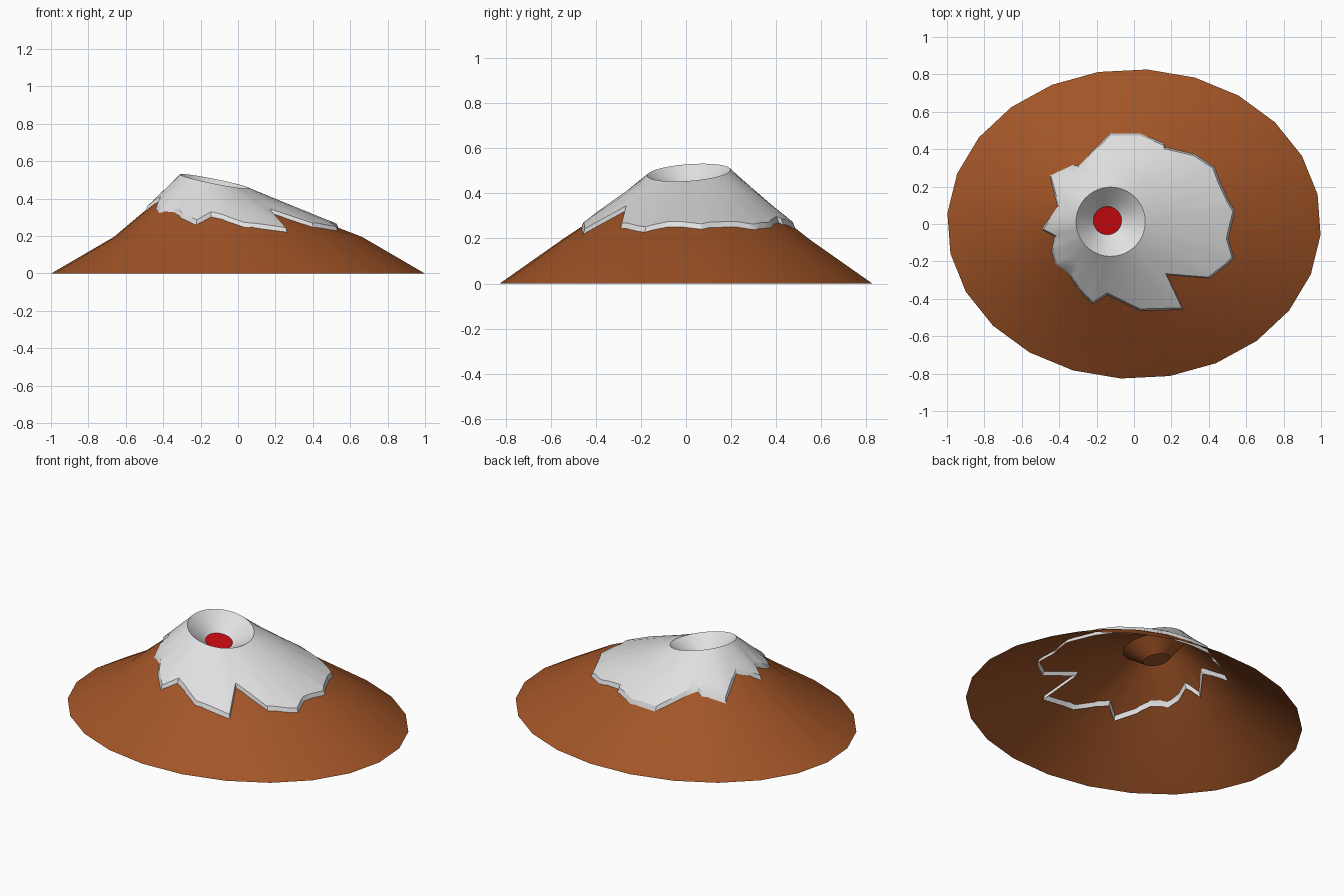
import bpy, bmesh, math
from mathutils import Vector
from mathutils.bvhtree import BVHTree

if "Cube" in bpy.data.objects:
    bpy.data.objects.remove(bpy.data.objects["Cube"], do_unlink=True)


def material(name, colour):
    mat = bpy.data.materials.new(name)
    mat.use_nodes = True
    mat.diffuse_color = (*colour, 1)
    mat.node_tree.nodes["Principled BSDF"].inputs["Base Color"].default_value = (*colour, 1)
    return mat


brown = material("earth_brown", (0.36, 0.09, 0.02))
white = material("snow_white", (0.75, 0.75, 0.75))
red = material("lava_red", (0.6, 0.003, 0.005))

SIDES = 24
PHASE = math.radians(-4)
CRATER = Vector((-0.125, 0.012, 0.492))
CRATER_RADIUS = 0.185
TILT = Vector((-0.2, 0.07))      # slope of the crater rim plane
BOWL_RADIUS, BOWL_DEPTH = 0.075, 0.085


def ellipse(rx, ry, z):
    angles = [PHASE + math.tau * i / SIDES for i in range(SIDES)]
    return [Vector((rx * math.cos(a), ry * math.sin(a), z)) for a in angles]


def crater_point(angle, radius, depth):
    """Point on a circle parallel to the tilted rim, sunk along its axis."""
    x, y = radius * math.cos(angle), radius * math.sin(angle)
    return CRATER + Vector((x + TILT.x * depth, y + TILT.y * depth,
                            TILT.x * x + TILT.y * y - depth))


def crater_ring(angles, radius, depth):
    return [crater_point(a, radius, depth) for a in angles]


def loft(rings, close_end=False):
    """Join closed rings of equal length, listed from the outside inwards."""
    bm = bmesh.new()
    loops = [[bm.verts.new(p) for p in ring] for ring in rings]
    for low, high in zip(loops, loops[1:]):
        n = len(low)
        for i in range(n):
            j = (i + 1) % n
            bm.faces.new((low[i], low[j], high[j], high[i]))
    if close_end:
        bm.faces.new(loops[-1])
    bm.normal_update()
    return bm


def make_object(name, bm, mat, angle):
    mesh = bpy.data.meshes.new(name)
    bm.to_mesh(mesh)
    bm.free()
    mesh.materials.append(mat)
    obj = bpy.data.objects.new(name, mesh)
    bpy.context.collection.objects.link(obj)
    bpy.ops.object.select_all(action="DESELECT")
    obj.select_set(True)
    bpy.context.view_layer.objects.active = obj
    bpy.ops.object.shade_smooth_by_angle(angle=math.radians(angle))
    return obj


# Mountain: open-bottomed slopes folding into the crater
ring_angles = [PHASE + math.tau * i / SIDES for i in range(SIDES)]
slopes = [ellipse(1.0, 0.828, 0), ellipse(0.665, 0.55, 0.195),
          crater_ring(ring_angles, 0.17, 0.025)]
surface_bm = loft(slopes, close_end=True)
surface = BVHTree.FromBMesh(surface_bm)
surface_bm.free()
mountain = loft(slopes + [crater_ring(ring_angles, BOWL_RADIUS, BOWL_DEPTH + 0.02)],
                close_end=True)
make_object("mountain", mountain, brown, 30)


def on_slope(p, lift):
    hit = surface.ray_cast(Vector((p.x, p.y, 2)), Vector((0, 0, -1)))[0]
    return Vector((p.x, p.y, hit.z + lift))


# Snow cap: ragged outline in plan, counter-clockwise
outline = [(.55, .07), (.52, .12), (.47, .23), (.44, .31), (.335, .38),
           (.175, .42), (.17, .44), (.035, .495), (-.13, .495), (-.225, .4),
           (-.3, .32), (-.335, .325), (-.46, .265), (-.42, .095), (-.505, -.03),
           (-.435, -.07), (-.45, -.15), (-.43, -.22), (-.355, -.275), (-.31, -.35),
           (-.225, -.44), (-.145, -.39), (.04, -.475), (.27, -.465), (.185, -.28),
           (.415, -.295), (.51, -.22), (.545, -.185), (.515, -.08)]
edge = []
for a, b in zip(outline, outline[1:] + outline[:1]):
    edge += [Vector(a).lerp(Vector(b), k / 3).to_3d() for k in range(3)]
edge_angles = [math.atan2(p.y - CRATER.y, p.x - CRATER.x) for p in edge]
rim = crater_ring(edge_angles, CRATER_RADIUS, 0)

# The cut edge of the snow flares outwards and sinks into the slope
lower = [on_slope(p, -0.022) for p in edge]
upper = []
for p in edge:
    inward = (CRATER - p).to_2d().normalized().to_3d()
    upper.append(on_slope(p + inward * 0.022, 0.02))
rings = [lower, upper]
for t in (0.33, 0.66):
    row = []
    for p, q in zip(upper, rim):
        straight = p.lerp(q, t)
        row.append(Vector((straight.x, straight.y,
                           max(straight.z, on_slope(straight, 0.015).z))))
    rings.append(row)
bowl = crater_ring(edge_angles, BOWL_RADIUS, BOWL_DEPTH)
make_object("snow_cap", loft(rings + [rim, bowl]), white, 28)

# Lava pool at the bottom of the crater
pool_angles = [math.tau * i / 32 for i in range(32)]
pool = loft([crater_ring(pool_angles, BOWL_RADIUS + 0.002, BOWL_DEPTH + 0.004),
             crater_ring(pool_angles, BOWL_RADIUS, BOWL_DEPTH - 0.002)], close_end=True)
make_object("lava_pool", pool, red, 30)
